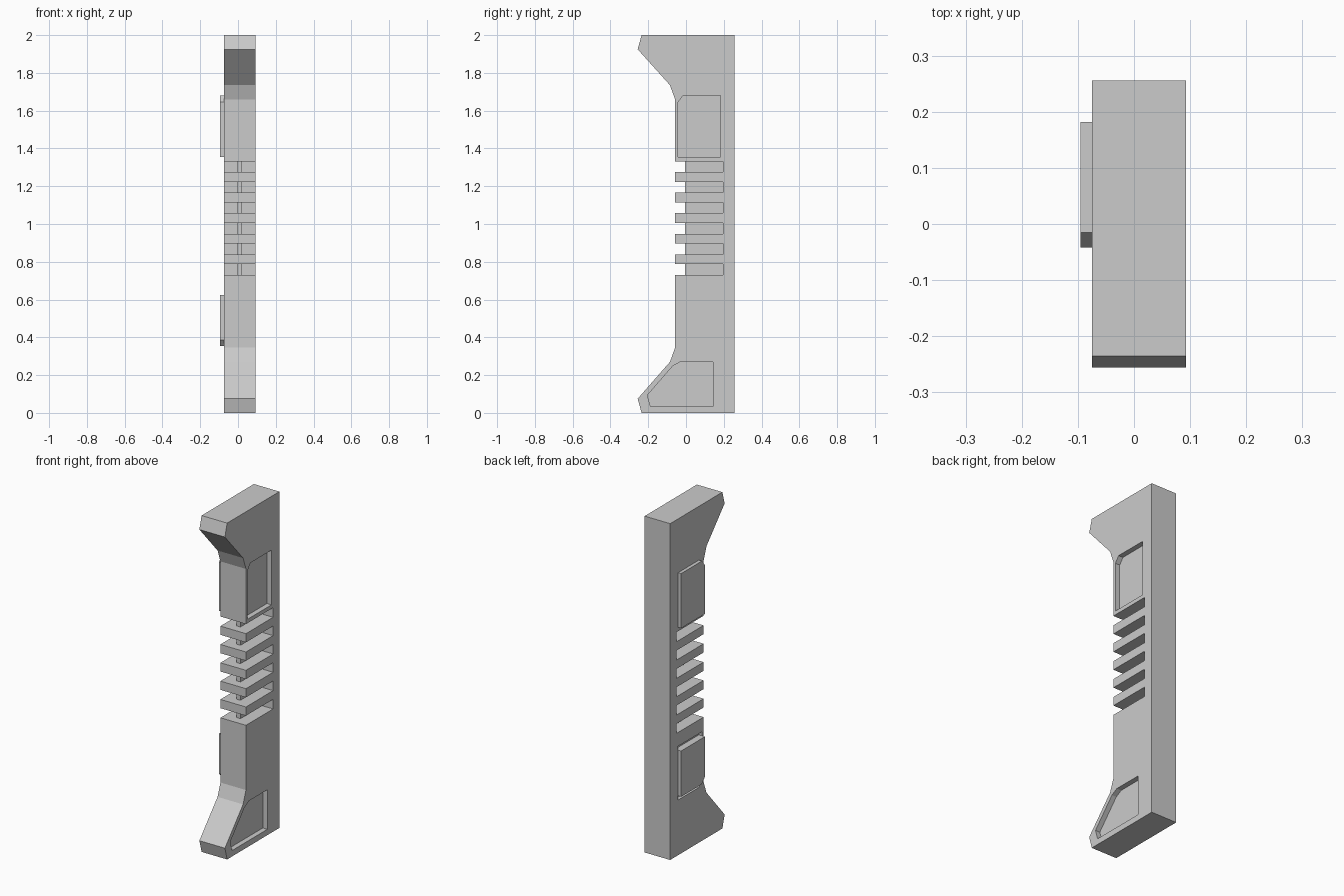
import bpy, bmesh

if "Cube" in bpy.data.objects:
    bpy.data.objects.remove(bpy.data.objects["Cube"])

X0, X1 = -0.075, 0.093          # body side planes
SLOT_BACK, FRONT = 0.197, -0.058
SLOTS = [(0.73 + 0.109 * i, 0.787 + 0.109 * i) for i in range(6)]


def prism(name, profile, xa, xb):
    """Extrude a (y, z) outline from x = xa to x = xb."""
    bm = bmesh.new()
    face = bm.faces.new([bm.verts.new((xa, y, z)) for y, z in profile])
    ext = bmesh.ops.extrude_face_region(bm, geom=[face])
    moved = [v for v in ext["geom"] if isinstance(v, bmesh.types.BMVert)]
    bmesh.ops.translate(bm, verts=moved, vec=(xb - xa, 0, 0))
    bmesh.ops.recalc_face_normals(bm, faces=bm.faces)
    mesh = bpy.data.meshes.new(name)
    bm.to_mesh(mesh)
    bm.free()
    ob = bpy.data.objects.new(name, mesh)
    bpy.context.collection.objects.link(ob)
    return ob


def recess(target, name, profile, xa, xb):
    """Cut a shallow pocket with a hidden cutter."""
    cutter = prism(name, profile, xa, xb)
    cutter.hide_render = True
    cutter.hide_viewport = True
    mod = target.modifiers.new(name, 'BOOLEAN')
    mod.operation = 'DIFFERENCE'
    mod.solver = 'EXACT'
    mod.object = cutter


# Body: flared post with a comb of slots down the front
comb = [p for a, b in SLOTS for p in
        ((FRONT, a), (SLOT_BACK, a), (SLOT_BACK, b), (FRONT, b))]
outline = ([(0.256, 2), (0.256, 0), (-0.235, 0), (-0.256, 0.075),
            (-0.085, 0.27), (FRONT, 0.345)] + comb +
           [(FRONT, 1.66), (-0.085, 1.735), (-0.256, 1.925), (-0.235, 2)])
body = prism("post_body", outline, X0, X1)

# Thin web filling the middle of each slot
for i, (a, b) in enumerate(SLOTS):
    prism(f"slot_web_{i + 1}",
          [(-0.005, a), (SLOT_BACK, a), (SLOT_BACK, b), (-0.005, b)], -0.005, 0.02)

# Panel outlines
upper = [(-0.042, 1.355), (0.182, 1.355), (0.182, 1.68), (-0.015, 1.68), (-0.042, 1.645)]
lower = [(-0.188, 0.035), (0.143, 0.035), (0.143, 0.27), (-0.03, 0.27),
         (-0.07, 0.248), (-0.205, 0.093)]


def left_low(z0, z1):
    return [(-0.012, z0), (0.182, z0), (0.182, z1), (-0.042, z1), (-0.042, z0 + 0.033)]


# Pockets: two on the right side, one on the left
recess(body, "upper_pocket_cutter", upper, X1 - 0.03, X1 + 0.05)
recess(body, "lower_pocket_cutter", lower, X1 - 0.03, X1 + 0.05)
recess(body, "left_pocket_cutter", left_low(0.328, 0.648), X0 - 0.05, X0 + 0.02)

# Raised panels on the left side
prism("upper_left_panel", upper, X0 - 0.02, X0)
prism("lower_left_panel", left_low(0.353, 0.625), X0 - 0.02, X0 + 0.02)
